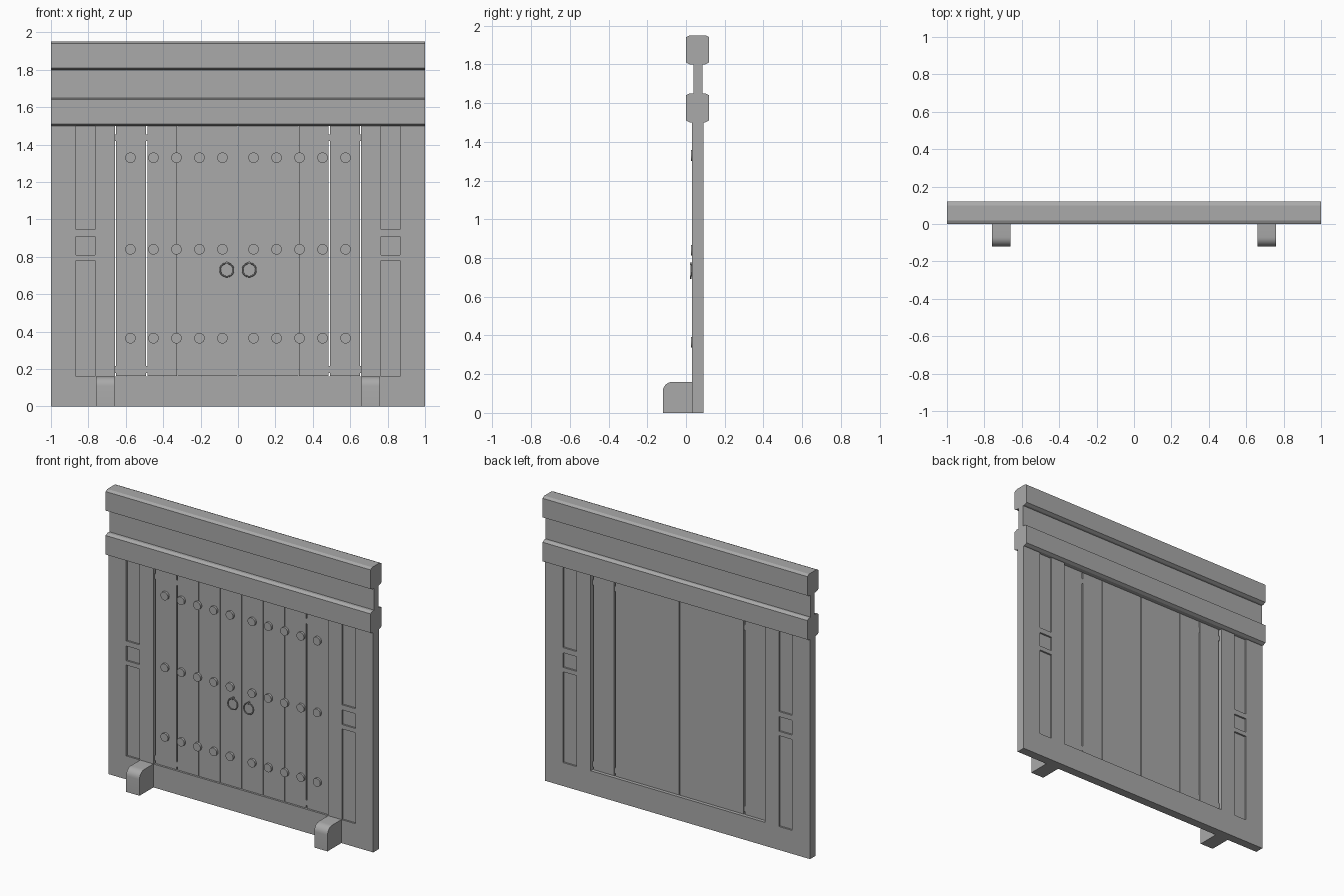
import bpy
import bmesh
from math import radians, pi, sin, cos

cube = bpy.data.objects.get("Cube")
if cube:
    bpy.data.objects.remove(cube, do_unlink=True)

grey = bpy.data.materials.new("plain grey")
colour = (0.4, 0.4, 0.4, 1)
grey.diffuse_color = colour
grey.use_nodes = True
grey.node_tree.nodes["Principled BSDF"].inputs["Base Color"].default_value = colour


def finish(name, bm):
    bmesh.ops.recalc_face_normals(bm, faces=bm.faces)
    mesh = bpy.data.meshes.new(name)
    bm.to_mesh(mesh)
    bm.free()
    mesh.materials.append(grey)
    obj = bpy.data.objects.new(name, mesh)
    bpy.context.collection.objects.link(obj)
    return obj


def extrude_x(name, profile, x0, x1):
    """Sweep a closed (y, z) profile from x0 to x1."""
    bm = bmesh.new()
    face = bm.faces.new([bm.verts.new((x0, y, z)) for y, z in profile])
    moved = bmesh.ops.extrude_face_region(bm, geom=[face])["geom"]
    verts = [v for v in moved if isinstance(v, bmesh.types.BMVert)]
    bmesh.ops.translate(bm, verts=verts, vec=(x1 - x0, 0, 0))
    return finish(name, bm)


def box(name, x0, x1, y0, y1, z0, z1):
    return extrude_x(name, [(y0, z0), (y1, z0), (y1, z1), (y0, z1)], x0, x1)


def smooth(obj):
    bpy.ops.object.select_all(action="DESELECT")
    obj.select_set(True)
    bpy.context.view_layer.objects.active = obj
    bpy.ops.object.shade_smooth_by_angle(angle=radians(30))


def finish_primitive(name):
    obj = bpy.context.object
    obj.name = name
    obj.data.materials.append(grey)
    smooth(obj)


FRONT, BACK = 0.03, 0.09
DOOR_FRONT, DOOR_BACK = 0.04, 0.07
SILL, HEAD = 0.16, 1.5
OPENING = 0.658


# Head beams with chamfered long edges, and the board between them
def beam(name, z0, z1):
    c, d, y1 = 0.01, 0.02, 0.12
    extrude_x(name, [(d, z0), (y1 - d, z0), (y1, z0 + c), (y1, z1 - c),
                     (y1 - d, z1), (d, z1), (0, z1 - c), (0, z0 + c)], -1, 1)


beam("lower_beam", HEAD, 1.65)
beam("top_beam", 1.8, 1.95)
box("frieze_board", -1, 1, 0.04, 0.085, 1.65, 1.8)
box("sill", -0.865, 0.865, FRONT, BACK, 0, SILL)

for side, s in (("left", 1), ("right", -1)):
    def part(name, a, b, *rest):
        return box(side + "_" + name, min(s * a, s * b), max(s * a, s * b), *rest)

    # Side frame with sunken panels
    part("outer_post", 0.865, 1, FRONT, BACK, 0, HEAD)
    part("inner_post", OPENING, 0.765, FRONT, BACK, SILL, HEAD)
    part("sunken_panel", 0.765, 0.865, FRONT + 0.012, BACK - 0.012, SILL, HEAD)
    part("lower_rail", 0.765, 0.865, FRONT, BACK, 0.78, 0.81)
    part("upper_rail", 0.765, 0.865, FRONT, BACK, 0.91, 0.945)

    # Door planks with narrow gaps
    edges = [(0.003, 0.162), (0.164, 0.324), (0.326, 0.485), (0.493, 0.651)]
    for i, (a, b) in enumerate(edges):
        part(f"door_plank_{i + 1}", a, b, DOOR_FRONT, DOOR_BACK, SILL + 0.002, HEAD)

    # Hinge straps let into the planks
    for level, z in (("lower", 0.18), ("upper", 1.42)):
        part(level + "_hinge_strap", 0.42, OPENING, DOOR_FRONT + 0.001,
             DOOR_BACK - 0.001, z, z + 0.035)

    # Round studs in three rows
    for z in (0.365, 0.84, 1.33):
        for i in range(5):
            bpy.ops.mesh.primitive_cylinder_add(
                vertices=24, radius=0.028, depth=0.02,
                location=(s * (0.083 + i * 0.123), 0.035, z),
                rotation=(pi / 2, 0, 0))
            finish_primitive(side + "_stud")

    # Ring handle and its staple
    bpy.ops.mesh.primitive_torus_add(
        major_radius=0.036, minor_radius=0.004, major_segments=32,
        minor_segments=8, location=(s * 0.06, 0.027, 0.73),
        rotation=(radians(87), 0, 0))
    finish_primitive(side + "_ring_handle")
    part("ring_staple", 0.056, 0.064, 0.021, DOOR_FRONT + 0.002, 0.762, 0.776)

    # Foot block with a rounded upper front edge
    r = 0.05
    arc = [(-0.12 + r - r * cos(t), SILL - r + r * sin(t))
           for t in (i * pi / 12 for i in range(7))]
    foot = extrude_x(side + "_foot", [(FRONT, 0), (-0.12, 0)] + arc + [(FRONT, SILL)],
                     min(s * 0.66, s * 0.76), max(s * 0.66, s * 0.76))
    smooth(foot)
